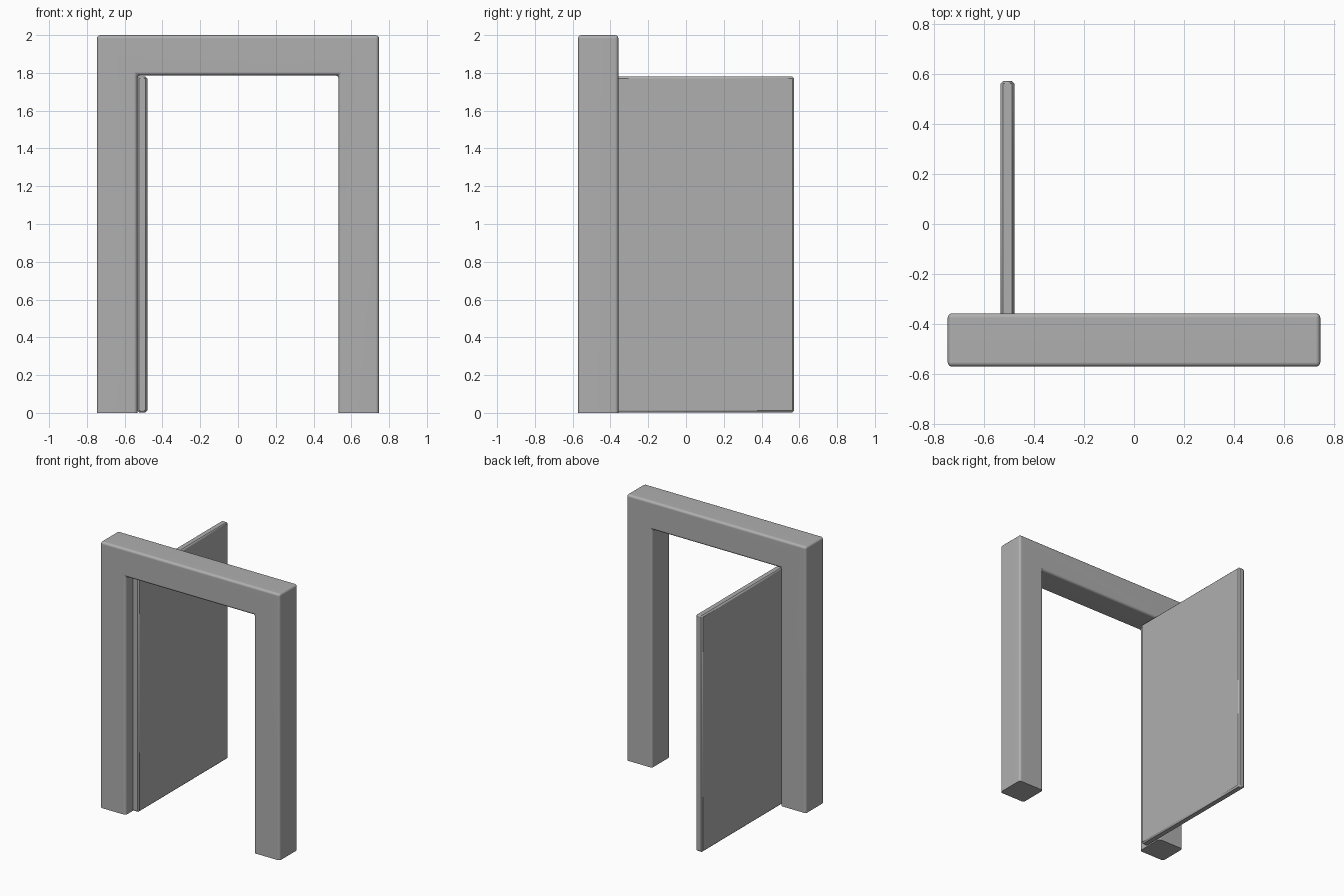
import bpy
import bmesh
import math

cube = bpy.data.objects.get("Cube")
if cube:
    bpy.data.objects.remove(cube, do_unlink=True)

# Single mid grey for everything
GREY = (0.43, 0.43, 0.43, 1)
grey = bpy.data.materials.new("mid_grey")
grey.use_nodes = True
grey.diffuse_color = GREY
grey.node_tree.nodes["Principled BSDF"].inputs["Base Color"].default_value = GREY


def extruded_part(name, outline, y_front, y_back, bevel, segments, bevel_floor):
    """Extrude an x-z outline along y and bevel its edges."""
    bm = bmesh.new()
    front = bm.faces.new([bm.verts.new((x, y_front, z)) for x, z in outline])
    moved = bmesh.ops.extrude_face_region(bm, geom=[front], use_keep_orig=True)["geom"]
    bmesh.ops.translate(bm, vec=(0, y_back - y_front, 0),
                        verts=[g for g in moved if isinstance(g, bmesh.types.BMVert)])
    bmesh.ops.recalc_face_normals(bm, faces=bm.faces[:])
    # Edges lying on the floor stay sharp unless asked for
    edges = [e for e in bm.edges if bevel_floor or any(v.co.z > 0.001 for v in e.verts)]
    bmesh.ops.bevel(bm, geom=edges, offset=bevel, segments=segments,
                    profile=0.5, affect='EDGES', clamp_overlap=True)
    mesh = bpy.data.meshes.new(name)
    bm.to_mesh(mesh)
    bm.free()
    mesh.materials.append(grey)
    obj = bpy.data.objects.new(name, mesh)
    bpy.context.collection.objects.link(obj)

    bpy.ops.object.select_all(action='DESELECT')
    obj.select_set(True)
    bpy.context.view_layer.objects.active = obj
    bpy.ops.object.shade_smooth_by_angle(angle=math.radians(40))
    # Keep the broad faces flat between the rounded edges
    weighted = obj.modifiers.new("flat_faces", 'WEIGHTED_NORMAL')
    weighted.keep_sharp = True


# Door frame: two posts and a lintel in one arch-shaped outline
OUT, INN, TOP, LINTEL = 0.747, 0.533, 2.0, 1.787
arch = [(-OUT, 0), (-OUT, TOP), (OUT, TOP), (OUT, 0),
        (INN, 0), (INN, LINTEL), (-INN, LINTEL), (-INN, 0)]
extruded_part("door_frame", arch, -0.572, -0.358, 0.018, 3, False)

# Door leaf with chamfered edges, swung open to the back at a right angle
X0, X1, Z0, Z1 = -0.535, -0.480, 0.003, 1.78
leaf = [(X0, Z0), (X0, Z1), (X1, Z1), (X1, Z0)]
extruded_part("door_leaf", leaf, -0.495, 0.573, 0.01, 1, True)
